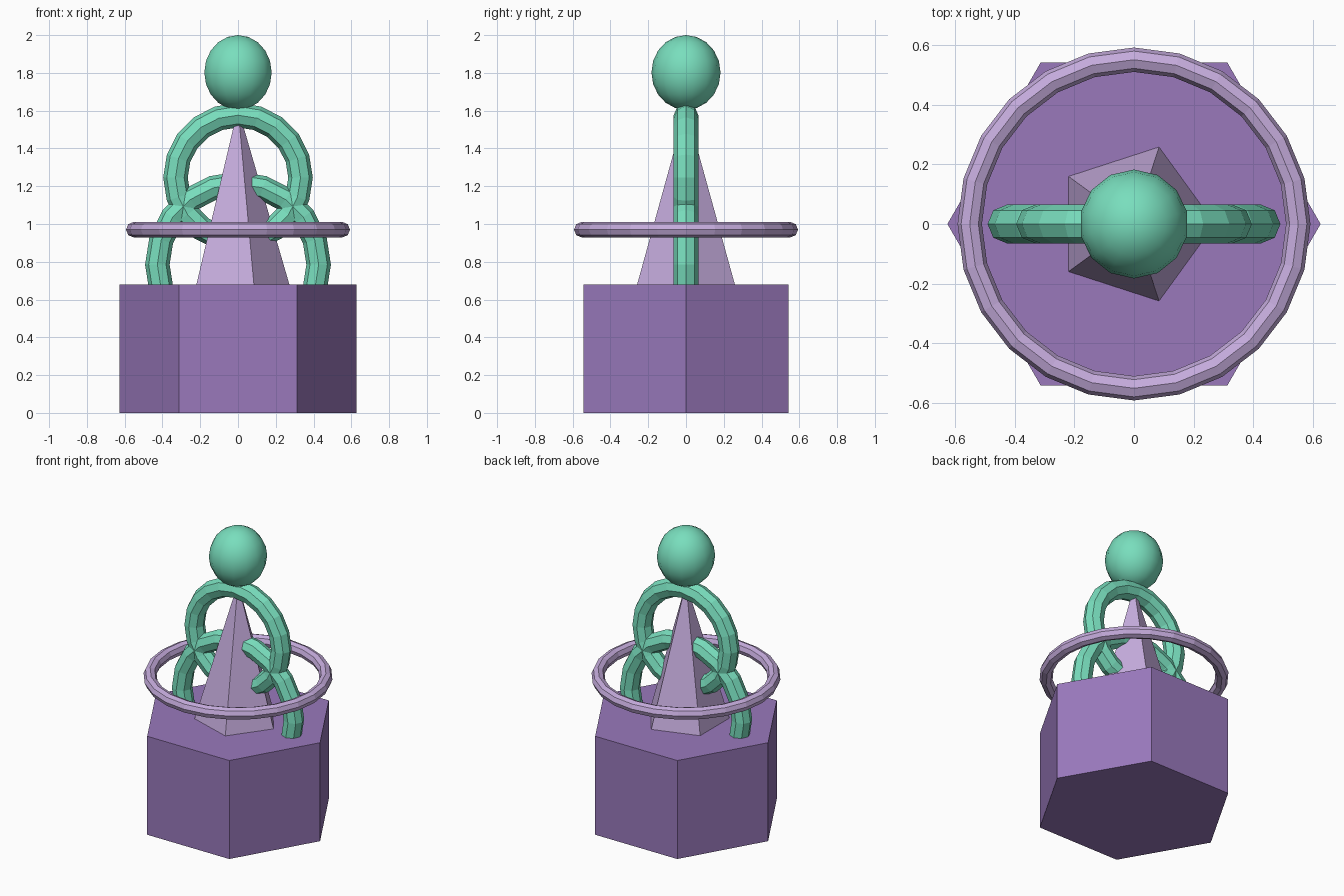
import bpy
import math

if "Cube" in bpy.data.objects:
    bpy.data.objects.remove(bpy.data.objects["Cube"])


def material(name, rgb):
    m = bpy.data.materials.new(name)
    m.diffuse_color = (*rgb, 1.0)
    m.use_nodes = True
    m.node_tree.nodes["Principled BSDF"].inputs["Base Color"].default_value = m.diffuse_color
    return m


PURPLE = material("purple", (0.32, 0.19, 0.50))
LAVENDER = material("lavender", (0.56, 0.41, 0.72))
GREEN = material("mint green", (0.19, 0.73, 0.51))


def finish(name, mat):
    ob = bpy.context.object
    ob.name = name
    ob.data.materials.append(mat)
    return ob


def cone(name, mat, sides, r1, r2, z0, z1):
    """Prism or pyramid with one corner on +x."""
    bpy.ops.mesh.primitive_cone_add(
        vertices=sides, radius1=r1, radius2=r2, depth=z1 - z0,
        location=(0, 0, (z0 + z1) / 2), rotation=(0, 0, -math.pi / 2))
    return finish(name, mat)


def ring(name, mat, major, minor, z, segments, upright=False):
    bpy.ops.mesh.primitive_torus_add(
        major_radius=major, minor_radius=minor,
        major_segments=segments, minor_segments=8, location=(0, 0, z),
        rotation=(math.pi / 2 if upright else 0, 0, 0))
    return finish(name, mat)


# Hexagonal base and five-sided spire
cone("base", PURPLE, 6, 0.627, 0.627, 0.0, 0.68)
cone("spire", LAVENDER, 5, 0.272, 0.0, 0.68, 1.615)

# Level ring around the spire
ring("halo_ring", LAVENDER, 0.552, 0.041, 0.97, 24)

# Two upright rings, the lower one sunk into the base
ring("upper_loop", GREEN, 0.331, 0.065, 1.245, 20, upright=True)
ring("lower_loop", GREEN, 0.427, 0.065, 0.785, 20, upright=True)

# Slightly tall ball on top
bpy.ops.mesh.primitive_uv_sphere_add(
    segments=14, ring_count=10, radius=1, location=(0, 0, 1.802))
ball = finish("ball", GREEN)
ball.scale = (0.183, 0.183, 0.198)
bpy.ops.object.shade_smooth()
